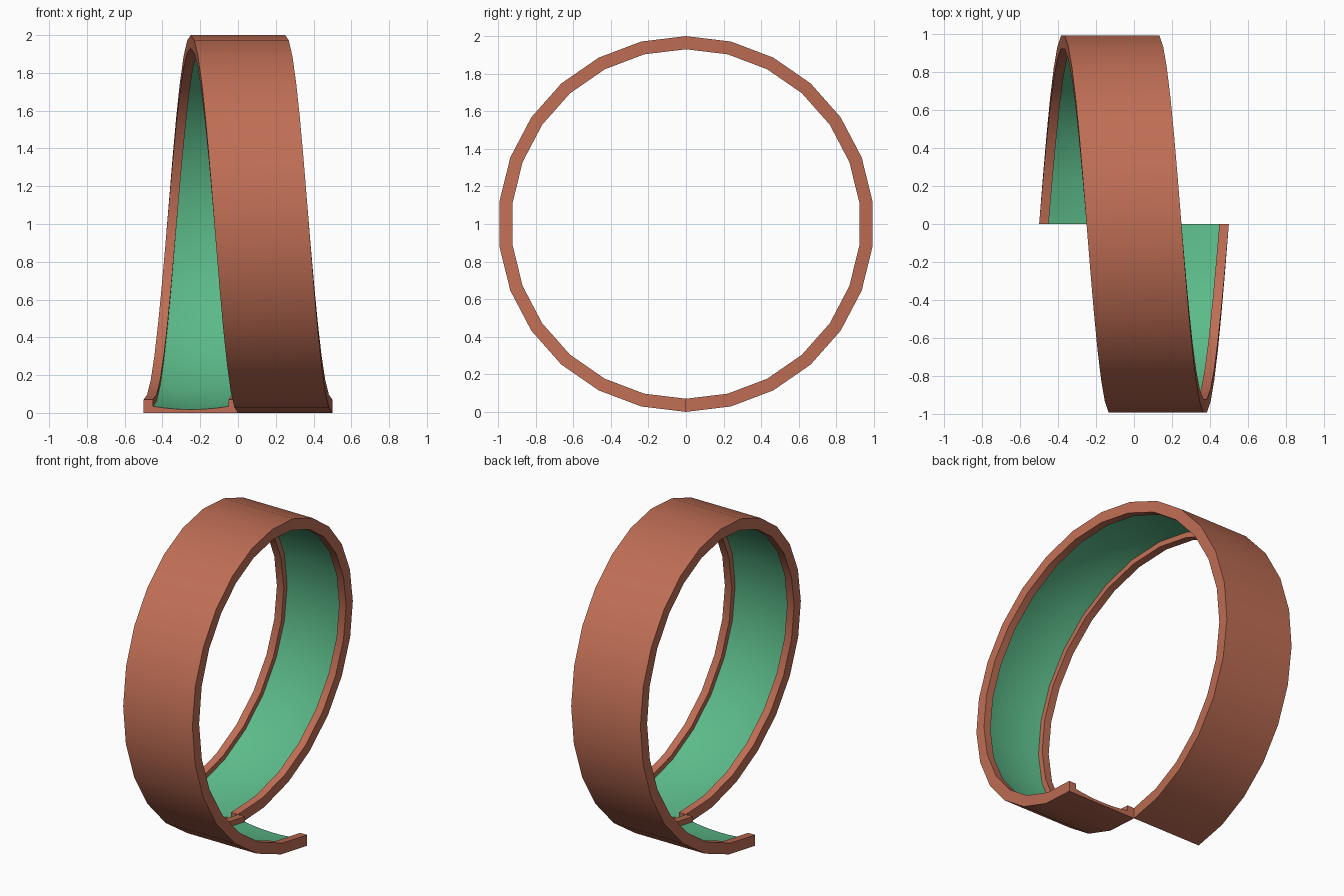
import bpy, bmesh, math

if "Cube" in bpy.data.objects:
    bpy.data.objects.remove(bpy.data.objects["Cube"])

STEPS = 26          # segments in one turn
PITCH = 0.5         # sideways travel in one turn
ARC = 8             # segments across the hollow floor


def material(name, rgb):
    m = bpy.data.materials.new(name)
    m.diffuse_color = (*rgb, 1)
    m.use_nodes = True
    m.node_tree.nodes["Principled BSDF"].inputs["Base Color"].default_value = m.diffuse_color
    return m


# Channel cross-section (sideways offset, radius): flat outside, two lips, hollow floor
floor = []
for i in range(ARC + 1):
    u = 1 - 2 * i / ARC
    floor.append((0.2 * u, 0.982 - 0.017 * u * u))
profile = [(-0.25, 1), (0.25, 1), (0.25, 0.93), (0.2, 0.93)] + floor + [(-0.2, 0.93), (-0.25, 0.93)]
n = len(profile)
floor_edges = range(4, 4 + ARC)

# Sweep the section through one helical turn, starting at the bottom
bm = bmesh.new()
rings = []
for s in range(STEPS + 1):
    a = math.tau * s / STEPS
    x0 = PITCH * (s / STEPS - 0.5)
    rings.append([bm.verts.new((x0 + dx, r * math.sin(a), 1 - r * math.cos(a))) for dx, r in profile])
for r0, r1 in zip(rings, rings[1:]):
    for i in range(n):
        j = (i + 1) % n
        f = bm.faces.new((r0[i], r0[j], r1[j], r1[i]))
        f.material_index = 1 if i in floor_edges else 0

# End caps
bm.faces.new(rings[0])
bm.faces.new(rings[-1])
bmesh.ops.recalc_face_normals(bm, faces=bm.faces)

mesh = bpy.data.meshes.new("spiral_channel")
bm.to_mesh(mesh)
bm.free()
mesh.materials.append(material("brick red", (0.52, 0.155, 0.09)))
mesh.materials.append(material("floor green", (0.105, 0.49, 0.25)))
channel = bpy.data.objects.new("spiral_channel", mesh)
bpy.context.collection.objects.link(channel)

# Smooth along the turn, sharp at lips and ends
bpy.context.view_layer.objects.active = channel
channel.select_set(True)
bpy.ops.object.shade_smooth_by_angle(angle=math.radians(30))
